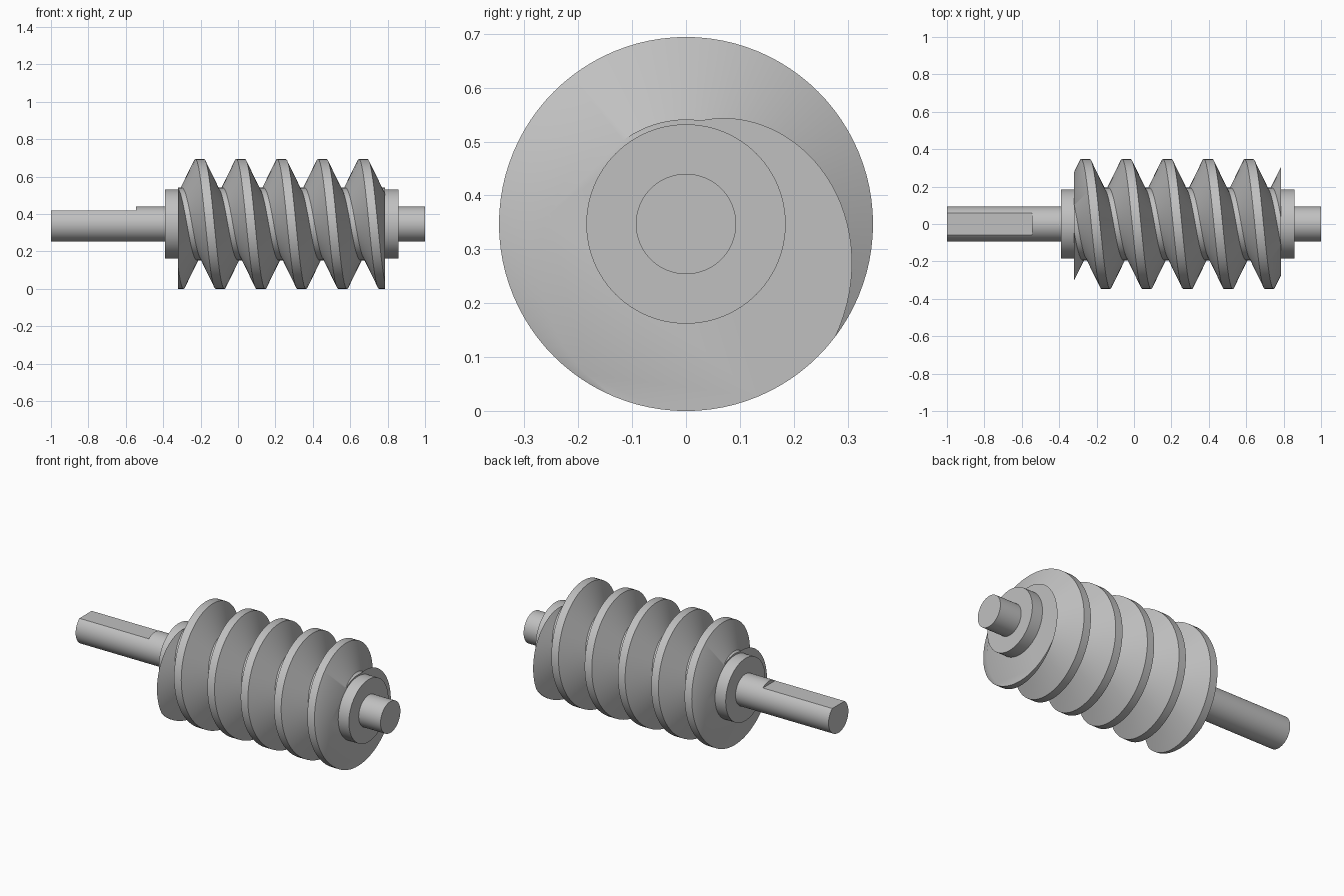
import bpy, bmesh, math
from mathutils import Matrix

default = bpy.data.objects.get("Cube")
if default:
    bpy.data.objects.remove(default, do_unlink=True)

AXIS_Z = 0.347            # height of the shaft axis
TIP, ROOT = 0.347, 0.194  # thread radii
PITCH = 0.2185
STEPS = 96                # segments per turn

steel = bpy.data.materials.new("grey_steel")
steel.use_nodes = True
GREY = (0.53, 0.53, 0.53, 1)
steel.diffuse_color = GREY
steel.node_tree.nodes["Principled BSDF"].inputs["Base Color"].default_value = GREY


def finish(bm, name):
    bmesh.ops.recalc_face_normals(bm, faces=bm.faces)
    mesh = bpy.data.meshes.new(name)
    bm.to_mesh(mesh)
    bm.free()
    mesh.materials.append(steel)
    obj = bpy.data.objects.new(name, mesh)
    obj.location.z = AXIS_Z
    bpy.context.collection.objects.link(obj)
    bpy.ops.object.select_all(action='DESELECT')
    obj.select_set(True)
    bpy.context.view_layer.objects.active = obj
    bpy.ops.object.shade_smooth_by_angle(angle=math.radians(30))
    return obj


def cut(bm, point, normal):
    """Trim everything on the normal side of a plane and cap the opening."""
    geom = bm.verts[:] + bm.edges[:] + bm.faces[:]
    bmesh.ops.bisect_plane(bm, geom=geom, dist=1e-6, plane_co=point,
                           plane_no=normal, clear_outer=True)


def cap(bm):
    rim = [e for e in bm.edges if e.is_boundary]
    bmesh.ops.holes_fill(bm, edges=rim, sides=0)


def rod(name, x0, x1, radius, flat=None):
    bm = bmesh.new()
    place = Matrix.Translation(((x0 + x1) / 2, 0, 0)) @ Matrix.Rotation(math.pi / 2, 4, 'Y')
    bmesh.ops.create_cone(bm, cap_ends=True, segments=STEPS, radius1=radius,
                          radius2=radius, depth=x1 - x0, matrix=place)
    if flat is not None:
        cut(bm, (0, 0, flat), (0, 0, 1))
        cap(bm)
    return finish(bm, name)


# Shaft, with a flat milled along the drive end
rod("drive_shaft_flat", -1.0, -0.545, 0.093, flat=0.073)
rod("drive_shaft", -0.545, -0.39, 0.093)
rod("end_shaft", 0.857, 1.0, 0.093)

# Shoulders on both sides of the thread
rod("drive_collar", -0.39, -0.32, 0.185)
rod("end_collar", 0.787, 0.857, 0.185)

# Thread: a trapezoid profile swept along a helix, then trimmed square at the ends
CREST, FLANK = 0.047, 0.072
first = -0.205 - 2 * PITCH - CREST / 2
profile = [(0, TIP), (CREST, TIP), (CREST + FLANK, ROOT), (PITCH - FLANK, ROOT)]
bm = bmesh.new()
rows = []
for i in range(STEPS * 9):
    a = 2 * math.pi * i / STEPS
    rows.append([bm.verts.new((first + dx + PITCH * i / STEPS,
                               -r * math.sin(a), r * math.cos(a)))
                 for dx, r in profile])
for i in range(len(rows) - 1 - STEPS):
    here = rows[i] + [rows[i + STEPS][0]]
    there = rows[i + 1] + [rows[i + 1 + STEPS][0]]
    for j in range(len(profile)):
        bm.faces.new((here[j], here[j + 1], there[j + 1], there[j]))
cut(bm, (-0.32, 0, 0), (-1, 0, 0))
cut(bm, (0.787, 0, 0), (1, 0, 0))
cap(bm)
finish(bm, "worm_thread")
